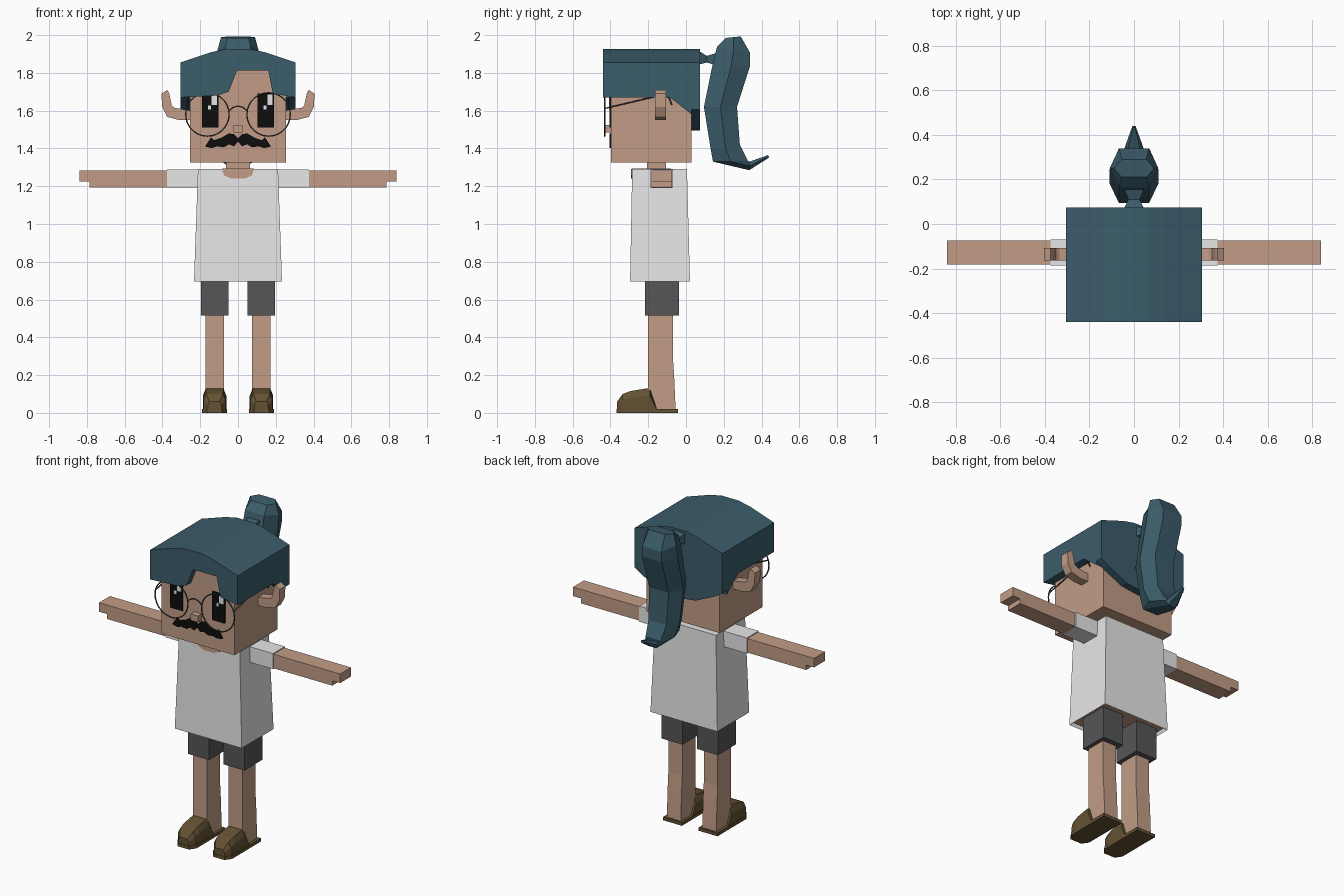
import bpy, bmesh, math

cube = bpy.data.objects.get("Cube")
if cube:
    bpy.data.objects.remove(cube, do_unlink=True)


def material(name, r, g, b):
    m = bpy.data.materials.new(name)
    m.use_nodes = True
    m.diffuse_color = (r, g, b, 1)
    node = next(n for n in m.node_tree.nodes if n.type == 'BSDF_PRINCIPLED')
    node.inputs["Base Color"].default_value = (r, g, b, 1)
    return m


SKIN = material("skin", .54, .335, .24)
HAIR = material("teal hair", .044, .109, .147)
SHIRT = material("shirt white", .8, .8, .8)
SHORTS = material("shorts grey", .093, .093, .093)
SHOE = material("shoe brown", .127, .084, .033)
BLACK = material("black", .004, .004, .004)
WHITE = material("highlight white", 1, 1, 1)
WIRE = material("wire grey", .06, .06, .06)


def loft(name, rings, mat):
    """Skin a list of equal rings of points and cap both ends."""
    bm = bmesh.new()
    rows = [[bm.verts.new(p) for p in ring] for ring in rings]
    n = len(rows[0])
    for a, b in zip(rows, rows[1:]):
        for i in range(n):
            j = (i + 1) % n
            bm.faces.new((a[i], a[j], b[j], b[i]))
    bm.faces.new(rows[0])
    bm.faces.new(rows[-1])
    bmesh.ops.recalc_face_normals(bm, faces=bm.faces)
    me = bpy.data.meshes.new(name)
    bm.to_mesh(me)
    bm.free()
    me.materials.append(mat)
    ob = bpy.data.objects.new(name, me)
    bpy.context.collection.objects.link(ob)
    return ob


def prism(name, pts, axis, a, b, mat):
    """Extrude a flat outline along x, y or z from a to b."""
    def place(p, d):
        q = list(p)
        q.insert("xyz".index(axis), d)
        return q
    return loft(name, [[place(p, d) for p in pts] for d in (a, b)], mat)


def rect(x0, x1, y0, y1):
    return [(x0, y0), (x1, y0), (x1, y1), (x0, y1)]


def box(name, x, y, z, mat):
    return prism(name, rect(*x, *y), "z", *z, mat)


def wire(name, pts, closed=False):
    cu = bpy.data.curves.new(name, 'CURVE')
    cu.dimensions = '3D'
    cu.bevel_depth = .004
    cu.bevel_resolution = 1
    sp = cu.splines.new('POLY')
    sp.points.add(len(pts) - 1)
    for point, p in zip(sp.points, pts):
        point.co = (*p, 1)
    sp.use_cyclic_u = closed
    cu.materials.append(WIRE)
    bpy.context.collection.objects.link(bpy.data.objects.new(name, cu))


def flip(pts, s):
    return [(s * p[0], *p[1:]) for p in pts]


def mirrored(half):
    """Complete a half outline that starts and ends on the middle line."""
    return half + flip(half[-2:0:-1], -1)


# Head, neck and nose
box("head", (-.254, .254), (-.397, .03), (1.325, 1.82), SKIN)
box("neck", (-.063, .063), (-.206, -.105), (1.25, 1.33), SKIN)
box("nose", (-.025, .025), (-.435, -.395), (1.485, 1.525), SKIN)

# Moustache plate
tache = [(0, 1.453), (.021, 1.475), (.048, 1.48), (.085, 1.458), (.127, 1.443),
         (.143, 1.458), (.16, 1.432), (.175, 1.41), (.138, 1.402),
         (.111, 1.411), (.074, 1.406), (.048, 1.422), (.021, 1.411), (0, 1.437)]
prism("moustache", mirrored(tache), "y", -.406, -.397, BLACK)

# Shirt with an open hem showing the body inside
shirt = loft("shirt", [[(*p, z) for p in rect(*r)] for z, r in (
    (.695, (-.233, .233, -.296, .021)), (1.29, (-.212, .212, -.285, .005)))], SHIRT)
shirt.data.materials.append(SKIN)
bm = bmesh.new()
bm.from_mesh(shirt.data)
bm.faces.ensure_lookup_table()
hem = min(bm.faces, key=lambda f: f.calc_center_median().z)
bmesh.ops.inset_region(bm, faces=[hem], thickness=.012)
for v in hem.verts:
    v.co.z += .02
hem.material_index = 1
bm.to_mesh(shirt.data)
bm.free()

# Scooped neckline
scoop = [(0, 1.24), (.034, 1.24), (.074, 1.257), (.085, 1.291)]
prism("neckline_front", scoop + flip(scoop[:0:-1], -1), "y", -.29, -.284, SKIN)
box("neckline_top", (-.085, .085), (-.285, -.08), (1.286, 1.293), SKIN)

# Hair cap: crown, fringe and back curtain
crown = [(.305, 1.855), (.14, 1.91), (.06, 1.927), (-.06, 1.927), (-.14, 1.91), (-.305, 1.855)]
prism("hair_crown", crown + [(-.305, 1.81), (.305, 1.81)], "y", -.395, .075, HAIR)
fringe = [(-.305, 1.67), (-.11, 1.68), (-.05, 1.70), (-.005, 1.812),
          (.16, 1.812), (.185, 1.69), (.305, 1.67)]
prism("hair_fringe", crown + fringe, "y", -.44, -.395, HAIR)
curtain = [(0, 1.81), (.305, 1.81), (.305, 1.605), (.25, 1.57), (.12, 1.51), (0, 1.495)]
prism("hair_back", mirrored(curtain), "y", .03, .075, HAIR)

# Ponytail: each ring has an inner point, an outer point and a half width
def tail_ring(y0, z0, y1, z1, w):
    ym, zm, e = (y0 + y1) / 2, (z0 + z1) / 2, w * .62
    return [(-e, y0, z0), (e, y0, z0), (w, ym, zm), (e, y1, z1), (-e, y1, z1), (-w, ym, zm)]


loft("ponytail", [tail_ring(*r) for r in (
    (.21, 1.985, .29, 1.993, .09), (.165, 1.94, .34, 1.905, .108), (.14, 1.84, .34, 1.84, .11),
    (.095, 1.62, .27, 1.62, .11), (.13, 1.40, .285, 1.42, .1), (.143, 1.33, .328, 1.333, .085),
    (.335, 1.285, .335, 1.33, .045), (.44, 1.352, .435, 1.365, .008))], HAIR)
loft("ponytail_tie", [[(x, y, z) for x, z in rect(-w, w, z0, z1)] for y, w, z0, z1 in (
    (.07, .045, 1.845, 1.915), (.11, .025, 1.855, 1.89), (.16, .045, 1.84, 1.905))], HAIR)

# Eyes with highlights on the same side of each
for x, side in ((-.147, "right"), (.147, "left")):
    prism(side + "_eye", rect(x - .043, x + .043, 1.51, 1.69), "y", -.405, -.397, BLACK)
    prism(side + "_eye_glint", rect(x + .008, x + .036, 1.63, 1.685), "y", -.408, -.4, WHITE)
    prism(side + "_eye_spark", rect(x - .012, x + .004, 1.607, 1.628), "y", -.408, -.4, WHITE)

# Glasses bridge
wire("glasses_bridge", [(x, -.43, 1.625 - 11 * x * x) for x in (-.048, -.025, 0, .025, .048)])

# Paired parts
ear = [(.25, 1.55), (.31, 1.55), (.375, 1.567), (.402, 1.62), (.405, 1.69),
       (.375, 1.71), (.365, 1.695), (.35, 1.625), (.335, 1.615), (.25, 1.6)]
arm = [(.36, 1.194), (.785, 1.194), (.785, 1.225), (.84, 1.225), (.84, 1.282), (.36, 1.282)]
for s, side in ((1, "left_"), (-1, "right_")):
    # Hair side and ear
    prism(side + "hair", [(-.395, 1.67), (-.085, 1.67), (.03, 1.58), (.03, 1.81), (-.395, 1.81)],
          "x", s * .25, s * .305, HAIR)
    prism(side + "ear", flip(ear, s), "y", -.163, -.107, SKIN)

    # Glasses rim and temple
    ring = [math.tau * i / 28 for i in range(28)]
    wire(side + "glasses_rim",
         [(s * .162 + .115 * math.cos(t), -.43, 1.58 + .115 * math.sin(t)) for t in ring], True)
    wire(side + "glasses_temple", flip([(.27, -.43, 1.612), (.265, -.14, 1.68),
                                        (.265, -.09, 1.67), (.265, -.075, 1.63)], s))

    # Sleeve and arm
    prism(side + "sleeve", rect(-.187, -.07, 1.19, 1.288), "x", s * .2, s * .375, SHIRT)
    prism(side + "arm", flip(arm, s), "y", -.183, -.075, SKIN)

    # Shorts and leg
    box(side + "shorts", (s * .05, s * .197), (-.217, -.037), (.515, .72), SHORTS)
    loft(side + "leg", [[(s * x, y, z) for x, y in rect(.075, .172, -.2, back)]
                        for z, back in ((.02, -.055), (.2, -.063), (.3, -.07), (.52, -.07))], SKIN)

    # Slip-on shoe: sole and chamfered upper
    cx = s * .124
    prism(side + "sole", [(cx + x, y) for x, y in (
        (-.04, -.368), (.04, -.368), (.066, -.33), (.066, -.042), (-.066, -.042), (-.066, -.33))],
        "z", 0, .02, SHOE)
    loft(side + "shoe_upper", [[(cx + x, yb, .015) if z < .5 else (cx + x, yt, top * z)
                                for x, z in ((-w, 0), (-w, .7), (-w * .75, 1),
                                             (w * .75, 1), (w, .7), (w, 0))]
                               for yb, yt, w, top in (
        (-.365, -.365, .036, .06), (-.335, -.335, .058, .1), (-.295, -.295, .062, .115),
        (-.2, -.207, .062, .13), (-.153, -.19, .062, .125))], SHOE)
